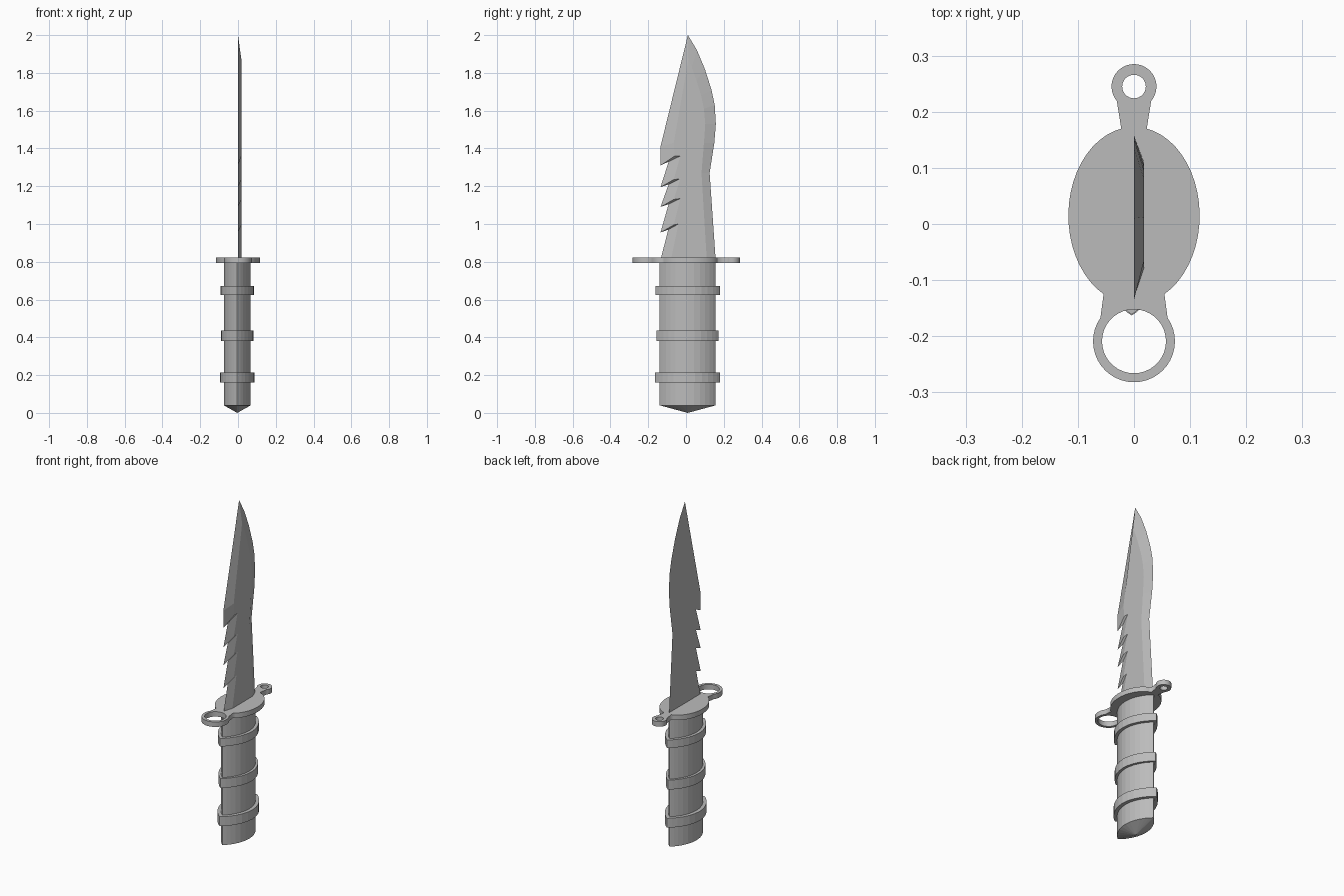
import bpy, bmesh
from math import sin, cos, pi, asin, radians

if "Cube" in bpy.data.objects:
    bpy.data.objects.remove(bpy.data.objects["Cube"], do_unlink=True)

GREY = (0.5, 0.5, 0.5, 1)
steel = bpy.data.materials.new("grey_steel")
steel.use_nodes = True
steel.diffuse_color = GREY
steel.node_tree.nodes["Principled BSDF"].inputs["Base Color"].default_value = GREY


def loft(name, rings, tip=None):
    """Skin closed rings of points; cap both ends, or fan the first to a tip."""
    bm = bmesh.new()
    loops = [[bm.verts.new(p) for p in ring] for ring in rings]
    n = len(loops[0])
    for a, b in zip(loops, loops[1:]):
        for i in range(n):
            j = (i + 1) % n
            bm.faces.new((a[i], a[j], b[j], b[i]))
    bm.faces.new(loops[-1])
    if tip:
        t = bm.verts.new(tip)
        for i in range(n):
            bm.faces.new((t, loops[0][(i + 1) % n], loops[0][i]))
    else:
        bm.faces.new(loops[0])
    bmesh.ops.recalc_face_normals(bm, faces=bm.faces)
    bmesh.ops.triangulate(bm, faces=[f for f in bm.faces if len(f.verts) > 4])
    mesh = bpy.data.meshes.new(name)
    bm.to_mesh(mesh)
    bm.free()
    mesh.materials.append(steel)
    obj = bpy.data.objects.new(name, mesh)
    bpy.context.collection.objects.link(obj)
    return obj


def lens(half_x, half_y, z, steps=14):
    """Pointed oval cross-section with its tips along y."""
    pts = []
    for i in range(2 * steps):
        a = pi * i / steps
        x = abs(sin(a)) ** 1.75 * (1 if i < steps else -1)
        pts.append((half_x * x - 0.004, 0.009 - half_y * cos(a), z))
    return pts


# Grip with a pointed pommel
loft("grip", [lens(0.071, 0.148, 0.04), lens(0.071, 0.148, 0.8)], tip=(-0.004, 0.009, 0))

# Raised bands around the grip
for name, low, high, hx, hy in (("lower_band", 0.16, 0.215, 0.092, 0.172),
                                ("middle_band", 0.38, 0.435, 0.086, 0.164),
                                ("upper_band", 0.625, 0.672, 0.089, 0.17)):
    loft(name, [lens(hx, hy, low), lens(hx, hy, high)])


# Guard: oval plate with a ring at each end
def arc(cy, rx, ry, start, end, steps):
    return [(rx * cos(start + (end - start) * i / steps),
             cy + ry * sin(start + (end - start) * i / steps)) for i in range(steps + 1)]


side = arc(-0.209, 0.073, 0.073, -pi / 2, radians(35), 14)
side += arc(0.015, 0.117, 0.158, asin(-0.14 / 0.158), asin(0.155 / 0.158), 20)
side += arc(0.245, 0.04, 0.04, radians(-40), pi / 2, 14)
outline = side + [(-x, y) for x, y in side[-2:0:-1]]
holes = [arc(-0.209, 0.057, 0.057, 0, 2 * pi, 36)[:-1],
         arc(0.245, 0.021, 0.021, 0, 2 * pi, 28)[:-1]]

curve = bpy.data.curves.new("guard", "CURVE")
curve.dimensions = "2D"
curve.fill_mode = "BOTH"
curve.extrude = 0.0145
for loop in [outline] + holes:
    spline = curve.splines.new("POLY")
    spline.points.add(len(loop) - 1)
    for point, (x, y) in zip(spline.points, loop):
        point.co = (x, y, 0, 1)
    spline.use_cyclic_u = True
curve.materials.append(steel)
guard = bpy.data.objects.new("guard", curve)
guard.location.z = 0.807
bpy.context.collection.objects.link(guard)
bpy.context.view_layer.objects.active = guard
guard.select_set(True)
bpy.ops.object.convert(target="MESH")

# Blade: flat on one side, bevelled to a raised face on the other
# Each row pairs an edge point with its raised-face point (y, z, y, z)
rows = [(0.157, 0.81, 0.11, 0.81), (0.125, 1.27, 0.082, 1.27), (0.15, 1.43, 0.095, 1.43),
        (0.158, 1.53, 0.102, 1.53), (0.152, 1.63, 0.095, 1.61), (0.135, 1.71, 0.08, 1.68),
        (0.1, 1.82, 0.055, 1.76), (0.058, 1.92, 0.03, 1.83), (0.01, 2.0, 0.012, 1.87),
        (-0.135, 1.41, -0.065, 1.43), (-0.135, 1.31, -0.06, 1.36)]
# Saw teeth: notch, then point
for notch, point in ((1.33, 1.195), (1.21, 1.09), (1.105, 0.955)):
    rows += [(-0.092, notch, -0.03, notch + 0.03), (-0.135, point, -0.065, point + 0.04)]
rows += [(-0.094, 0.97, -0.04, 1.0), (-0.135, 0.81, -0.08, 0.81)]
loft("blade", [[(0, y, z) for y, z, _, _ in rows], [(0.018, y, z) for _, _, y, z in rows]])
